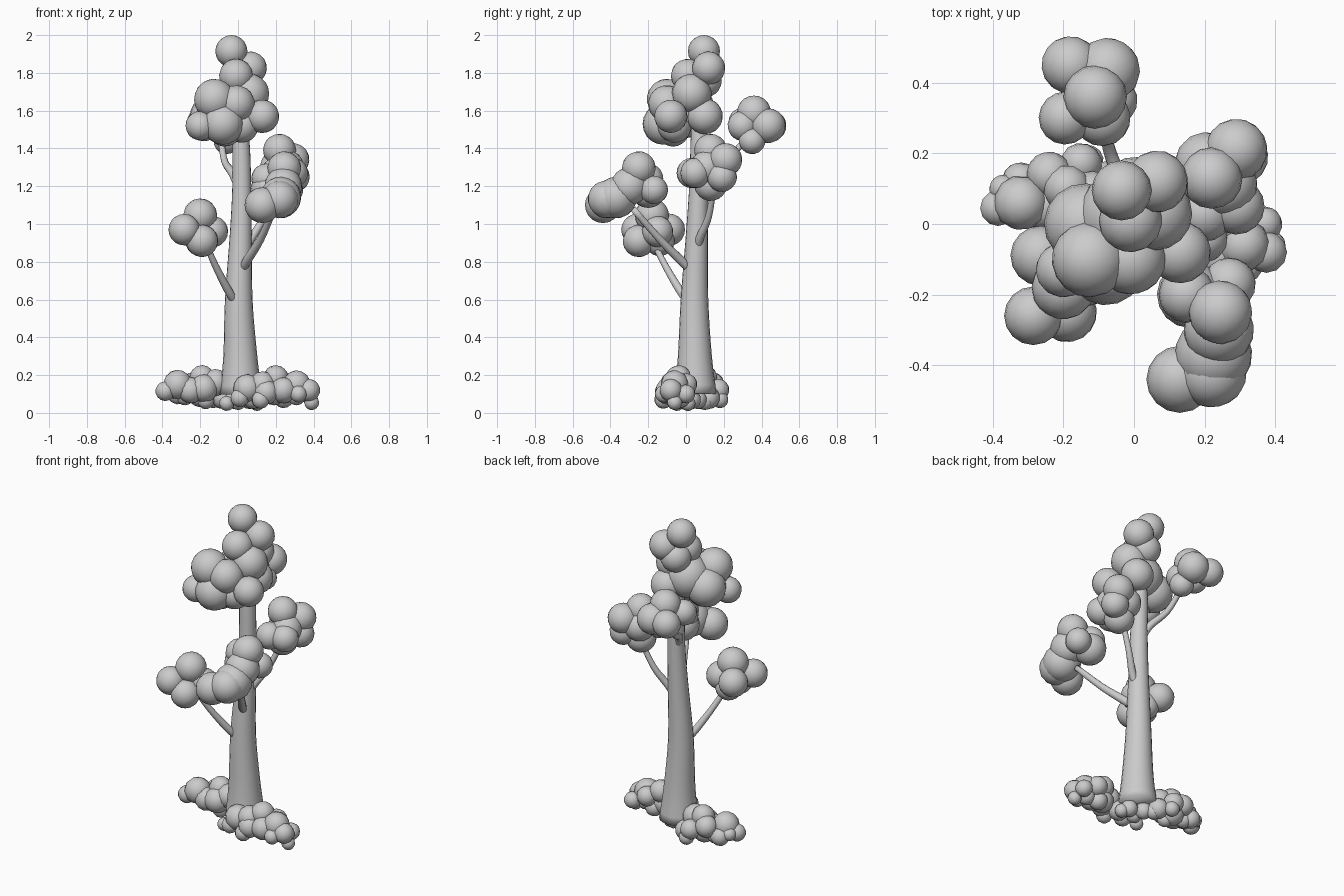
import bpy, bmesh, math
from mathutils import Matrix, Vector


def link(name, mesh):
    ob = bpy.data.objects.new(name, mesh)
    bpy.context.collection.objects.link(ob)
    for p in mesh.polygons:
        p.use_smooth = True
    return ob


def limb(name, pts, sides=12, steps=4):
    """Smooth tapered tube through (x, y, z, radius) points."""
    p = [Vector(q) for q in pts]
    p = [2 * p[0] - p[1]] + p + [2 * p[-1] - p[-2]]
    path = []
    for i in range(1, len(p) - 2):
        a, b, c, d = p[i - 1:i + 3]
        for s in range(steps):
            t = s / steps
            path.append(0.5 * (2 * b + (c - a) * t + (2 * a - 5 * b + 4 * c - d) * t * t
                               + (3 * b - a - 3 * c + d) * t ** 3))
    path.append(p[-2])
    bm = bmesh.new()
    rings = []
    for i, q in enumerate(path):
        tan = (path[min(i + 1, len(path) - 1)] - path[max(i - 1, 0)]).to_3d().normalized()
        u = Vector((0, 1, 0)).cross(tan).normalized()
        v = tan.cross(u)
        rings.append([bm.verts.new(q.to_3d() + q.w * (u * math.cos(k * math.tau / sides)
                      + v * math.sin(k * math.tau / sides))) for k in range(sides)])
    for r0, r1 in zip(rings, rings[1:]):
        for k in range(sides):
            j = (k + 1) % sides
            bm.faces.new((r0[k], r0[j], r1[j], r1[k]))
    bm.faces.new(rings[0][::-1])
    bm.faces.new(rings[-1])
    bmesh.ops.recalc_face_normals(bm, faces=bm.faces)
    me = bpy.data.meshes.new(name)
    bm.to_mesh(me)
    bm.free()
    return link(name, me)


def cluster(name, balls, seg=16):
    """Leaf clump: overlapping balls given as (x, y, z, radius)."""
    bm = bmesh.new()
    for i, (x, y, z, r) in enumerate(balls):
        m = (Matrix.Translation((x, y, z)) @ Matrix.Rotation(i * 1.3, 4, 'Z')
             @ Matrix.Rotation(0.4 * (i % 3), 4, 'X'))
        bmesh.ops.create_uvsphere(bm, u_segments=seg, v_segments=seg * 5 // 8, radius=r, matrix=m)
    me = bpy.data.meshes.new(name)
    bm.to_mesh(me)
    bm.free()
    return link(name, me)


# Trunk
trunk = limb("trunk", [(.015, .05, .10, .112), (.012, .047, .3, .09), (.004, .045, .6, .073),
                       (.015, .058, .95, .058), (.02, .067, 1.2, .05), (.015, .07, 1.45, .045),
                       (.005, .06, 1.65, .025)], 20)

# Branches
limb("left_branch", [(-.01, .02, .58, .02), (-.05, -.03, .645, .022), (-.12, -.11, .78, .018),
                     (-.18, -.18, .92, .015)])
limb("front_branch", [(.025, .02, .76, .02), (.05, -.03, .81, .024), (.12, -.14, .92, .02),
                      (.19, -.28, 1.08, .017)])
limb("right_branch", [(.03, .06, .86, .02), (.075, .075, .93, .022), (.14, .12, 1.04, .018),
                      (.22, .15, 1.22, .015)])
limb("back_branch", [(.0, .08, 1.2, .02), (-.03, .11, 1.27, .022), (-.07, .21, 1.33, .018),
                     (-.09, .31, 1.44, .016)])

# Crown foliage
cluster("crown_leaves", [
    (-.035, .095, 1.915, .085), (.065, .12, 1.825, .088), (-.01, .01, 1.785, .09),
    (.06, .03, 1.69, .105), (-.125, -.1, 1.66, .108), (-.01, -.1, 1.635, .1),
    (-.14, 0, 1.57, .115), (.13, -.08, 1.57, .088), (-.2, -.13, 1.52, .078),
    (-.08, -.12, 1.53, .11), (.02, -.06, 1.52, .09), (.06, .1, 1.57, .095),
    (0, .1, 1.76, .09), (-.03, .02, 1.62, .13), (-.07, -.07, 1.5, .09)])

# Branch foliage
cluster("left_leaves", [
    (-.285, -.26, .97, .083), (-.19, -.25, .91, .085), (-.2, -.18, 1.045, .09),
    (-.265, -.09, .97, .085), (-.135, -.15, .96, .083), (-.2, -.14, .91, .08)])
cluster("front_leaves", [
    (.13, -.44, 1.1, .095), (.225, -.37, 1.14, .11), (.245, -.25, 1.295, .09),
    (.16, -.2, 1.18, .095), (.24, -.3, 1.2, .1), (.22, -.42, 1.13, .1), (.15, -.2, 1.24, .08),
    (.27, -.17, 1.18, .075)])
cluster("right_leaves", [
    (.22, .13, 1.39, .087), (.29, .21, 1.34, .088), (.205, .17, 1.3, .09), (.29, .05, 1.27, .08),
    (.3, .19, 1.25, .08), (.22, .13, 1.21, .088), (.2, .03, 1.27, .08), (.26, .11, 1.3, .09)])
cluster("back_leaves", [
    (-.11, .36, 1.59, .09), (-.18, .45, 1.52, .082), (-.075, .435, 1.52, .092),
    (-.195, .3, 1.54, .075), (-.09, .3, 1.52, .08), (-.06, .35, 1.44, .07)])

# Bushes at the base
cluster("left_bush", [
    (-.385, .045, .115, .052), (-.32, .06, .15, .078), (-.25, .05, .12, .07),
    (-.19, .1, .185, .068), (-.18, .05, .13, .075), (-.24, .14, .15, .065),
    (-.12, .08, .16, .072), (-.15, .17, .12, .06), (-.32, .12, .1, .055),
    (-.13, .18, .07, .045), (-.17, .07, .065, .045), (-.28, .1, .09, .05),
    (-.08, .12, .08, .06), (-.2, .1, .1, .07), (-.37, .1, .12, .04)], 12)
cluster("right_bush", [
    (.375, -.08, .12, .06), (.31, -.06, .15, .075), (.2, -.04, .185, .068),
    (.13, -.07, .15, .07), (.05, -.07, .13, .075), (.24, -.09, .12, .07),
    (.15, -.1, .11, .065), (.27, 0, .15, .06), (.37, .0, .1, .05), (.32, -.12, .1, .045),
    (.39, -.06, .055, .04), (.01, -.09, .08, .05), (.12, -.12, .07, .048),
    (.24, -.03, .08, .055), (-.06, -.05, .05, .04), (.19, -.06, .11, .07),
    (.31, -.05, .09, .05), (.08, -.04, .08, .06)], 12)

# Low leaves under the trunk base
cluster("base_leaves", [(-.02, .06, .07, .05), (.06, .03, .07, .05), (.0, .0, .06, .045),
                        (-.06, .1, .06, .045), (.1, .01, .05, .04)], 12)
